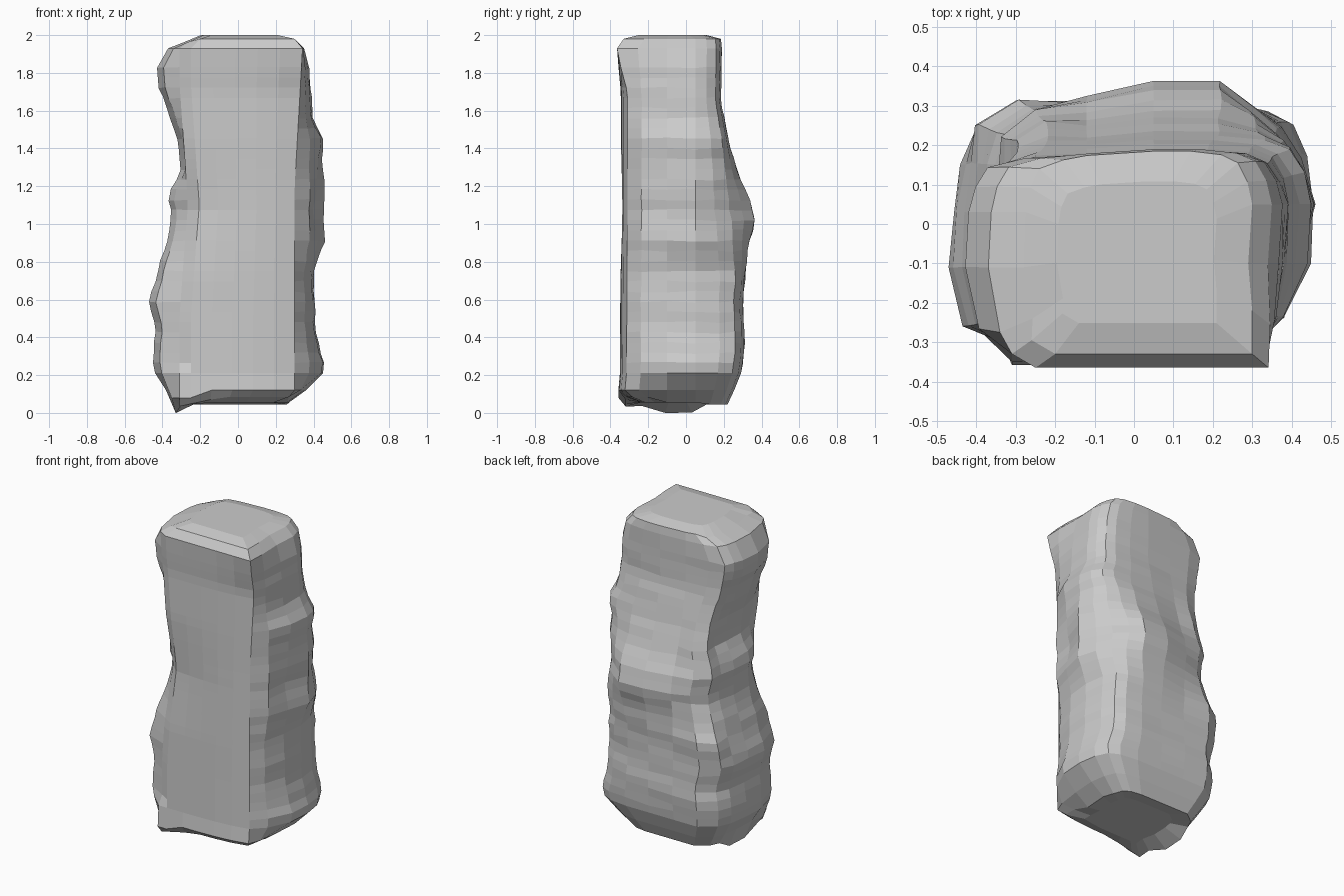
import bpy
import bmesh
import math
import random

cube = bpy.data.objects.get("Cube")
if cube:
    bpy.data.objects.remove(cube, do_unlink=True)
random.seed(4)

# Silhouette profiles as (height, offset)
RIGHT = [(.04, -.33), (.22, -.445), (.35, -.45), (.45, -.43), (.57, -.475), (.7, -.44), (.95, -.365),
         (1.05, -.35), (1.14, -.37), (1.3, -.3), (1.45, -.32), (1.75, -.425), (1.83, -.43), (1.93, -.37), (1.98, -.28)]
LEFT = [(.04, .27), (.12, .36), (.23, .47), (.35, .43), (.45, .41), (.75, .4), (.92, .46), (1.04, .455),
        (1.22, .46), (1.33, .44), (1.43, .46), (1.54, .4), (1.85, .375), (1.93, .35), (1.98, .3)]
FRONT = [(.04, -.32), (.1, -.36), (.2, -.35), (1.2, -.345), (1.7, -.345), (1.8, -.355), (1.93, -.365), (1.98, -.33)]
BACK = [(.04, .22), (.2, .29), (.35, .31), (.6, .3), (.85, .325), (1.03, .365), (1.15, .335), (1.2, .3),
        (1.4, .235), (1.65, .185), (1.93, .19), (1.98, .185)]
CREASE = [(.5, -.31), (.85, -.285), (1.1, -.265), (1.75, -.31)]
# Swelling of the back right corner, as (height, scale)
SWELL = [(.57, 1), (.73, 1.08), (.95, 1), (1.3, 1.14), (1.5, 1.05), (1.75, 1)]


def sample(profile, z):
    """Read a profile at a height."""
    if z <= profile[0][0]:
        return profile[0][1]
    for (z0, a), (z1, b) in zip(profile, profile[1:]):
        if z <= z1:
            return a + (b - a) * (z - z0) / (z1 - z0)
    return profile[-1][1]


def section(z):
    """Bowed front, sloping corners, bulging sides and a rounded back."""
    r, l, f, b, c, k = (sample(p, z) for p in (RIGHT, LEFT, FRONT, BACK, CREASE, SWELL))
    waist = max(0, 1 - abs(z - 1.07) / .35)    # corners are worn away mid-height
    slope = 1 - .12 * min(1, max(0, (z - .55) / .4))
    edge_r = max(c, r + .02)
    edge_l = min(.3 + .04 * max(0, z - 1.2) / .7, l)
    bow = .035 * min(1, max(0, (1.9 - z) / .2))
    pts = [(edge_r, f + (.035 if z > .25 else 0) + .045 * waist)]
    for i in range(6):
        pull = bow * (i / 5) ** 4 + .025 * waist * (1 - i / 5) ** 2
        pts.append((edge_r + .06 + (edge_l - edge_r - .06) * i / 5, f + pull))
    pts += [(edge_l + (l - edge_l) * .5, f + .11), (l - .01 - .05 * waist, -.1), (l, .05),
            (l * (.96 - .06 * waist), b * (.58 - .16 * waist)),
            (l * (.88 - .1 * waist), b * (.84 - .2 * waist)),
            (l * (.74 - .12 * waist), b * (.95 - .12 * waist))]
    pts += [(l * .48, b), (.05, b), (-.12, b * (1 + slope - .1 * waist) / 2),
            (r * .64 * k, b * (slope - .1 * waist) * k)]
    pts += [(r * .86 * k, b * (.76 - .18 * waist) * k), (r * .94, b * (.5 - .1 * waist)), (r * .98, .03), (r, -.11),
            (r * .92, f + .09 + .07 * waist)]
    return pts


# Rock pillar lofted from stacked rings
bm = bmesh.new()
heights = [.04, .12, .21] + [.21 + 1.62 * i / 30 for i in range(1, 31)] + [1.93, 1.98]
last = len(heights) - 1
rings = []
for n, z in enumerate(heights):
    ring = []
    for i, (x, y) in enumerate(section(z)):
        rough = 0 if i < 7 or n < 3 or n > last - 2 else .006
        scale = 1 + random.uniform(-rough, rough) + rough * math.sin(z * 34 + i * .9)
        h = z + random.uniform(-rough, rough)
        if n == 0:    # uneven foot, lowest at the right front corner
            h = .045 if y > .05 else .055 * min(1, (x + .33) / .25) + .03 * (y < -.2)
        elif n == 1 and x < -.2 and y < -.2:
            h -= .04
        elif n == last and x < -.2:
            h -= .015
        ring.append(bm.verts.new((x * scale, y * scale, h)))
    rings.append(ring)


def bridge(a, b):
    for i in range(len(a)):
        j = (i + 1) % len(a)
        bm.faces.new((a[i], a[j], b[j], b[i]))


def cap(ring, height, centre):
    """Close one end with a shrunken ring and a fan."""
    inner = [bm.verts.new((v.co.x * .7, centre + (v.co.y - centre) * .7, height)) for v in ring]
    mid = bm.verts.new((0, centre, height))
    bridge(ring, inner)
    for i, v in enumerate(inner):
        bm.faces.new((v, inner[(i + 1) % len(inner)], mid))


for a, b in zip(rings, rings[1:]):
    bridge(a, b)
cap(rings[-1], 2.0, -.07)
cap(rings[0], .055, -.05)
bmesh.ops.recalc_face_normals(bm, faces=bm.faces)
mesh = bpy.data.meshes.new("rock_pillar")
bm.to_mesh(mesh)
bm.free()

stone = bpy.data.materials.new("grey stone")
stone.use_nodes = True
colour = (.6, .6, .6, 1)
stone.diffuse_color = colour
stone.node_tree.nodes["Principled BSDF"].inputs["Base Color"].default_value = colour
mesh.materials.append(stone)

pillar = bpy.data.objects.new("rock_pillar", mesh)
bpy.context.collection.objects.link(pillar)
